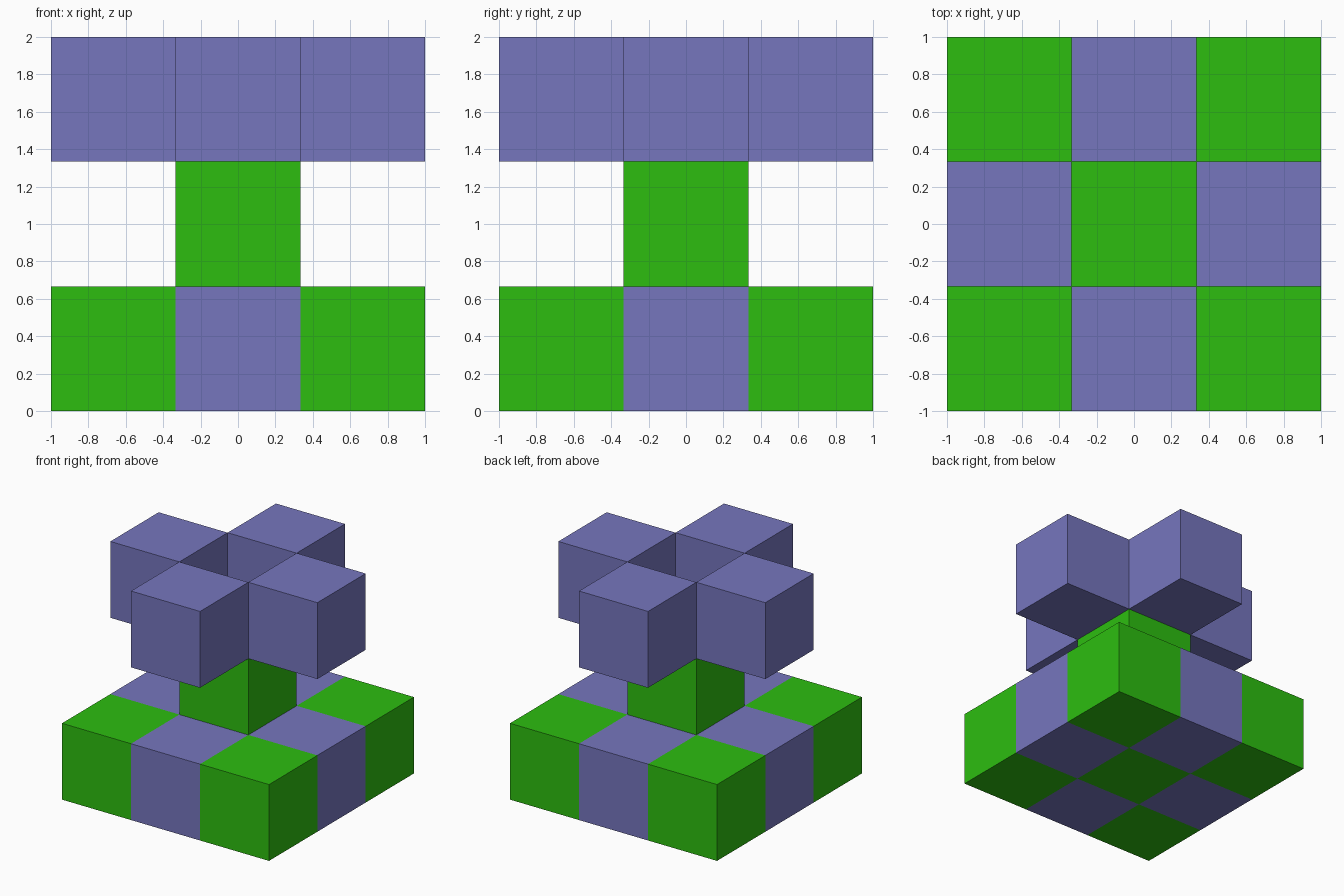
import bpy
import bmesh
import math
from mathutils import Matrix, Vector

default = bpy.data.objects.get("Cube")
if default:
    bpy.data.objects.remove(default, do_unlink=True)

CELL = 2 / 3  # edge length of one block


def make_material(name, rgb):
    mat = bpy.data.materials.new(name)
    mat.use_nodes = True
    colour = (*rgb, 1.0)
    mat.diffuse_color = colour
    bsdf = next(n for n in mat.node_tree.nodes if n.type == 'BSDF_PRINCIPLED')
    bsdf.inputs["Base Color"].default_value = colour
    return mat


green = make_material("green", (0.026, 0.515, 0.005))
violet = make_material("violet_blue", (0.181, 0.181, 0.515))


def make_box(name, size, centre, materials, cuts=(), pick=None):
    """Box with optional cuts across x and y, and a rule for face colours."""
    bm = bmesh.new()
    bmesh.ops.create_cube(bm, size=1, matrix=Matrix.Diagonal((*size, 1)))
    for axis in (Vector((1, 0, 0)), Vector((0, 1, 0))):
        for c in cuts:
            geom = bm.verts[:] + bm.edges[:] + bm.faces[:]
            bmesh.ops.bisect_plane(bm, geom=geom, plane_co=axis * c, plane_no=axis)
    if pick:
        for face in bm.faces:
            face.material_index = pick(face.calc_center_median())
    mesh = bpy.data.meshes.new(name)
    bm.to_mesh(mesh)
    bm.free()
    for mat in materials:
        mesh.materials.append(mat)
    obj = bpy.data.objects.new(name, mesh)
    obj.location = centre
    bpy.context.collection.objects.link(obj)
    return obj


def checker(p):
    col, row = (min(2, math.floor((v + 1) / CELL)) for v in (p.x, p.y))
    return (col + row) % 2


# Chequered base slab, three by three cells
make_box("base", (2, 2, CELL), (0, 0, CELL / 2), [green, violet],
         cuts=(-CELL / 2, CELL / 2), pick=checker)

# Central column
make_box("column", (CELL,) * 3, (0, 0, 1.5 * CELL), [green])

# Four upper blocks in a cross around an open centre
for side, x, y in (("left", 1, 0), ("right", -1, 0), ("front", 0, -1), ("back", 0, 1)):
    make_box(f"upper_block_{side}", (CELL,) * 3,
             (x * CELL, y * CELL, 2.5 * CELL), [violet])
